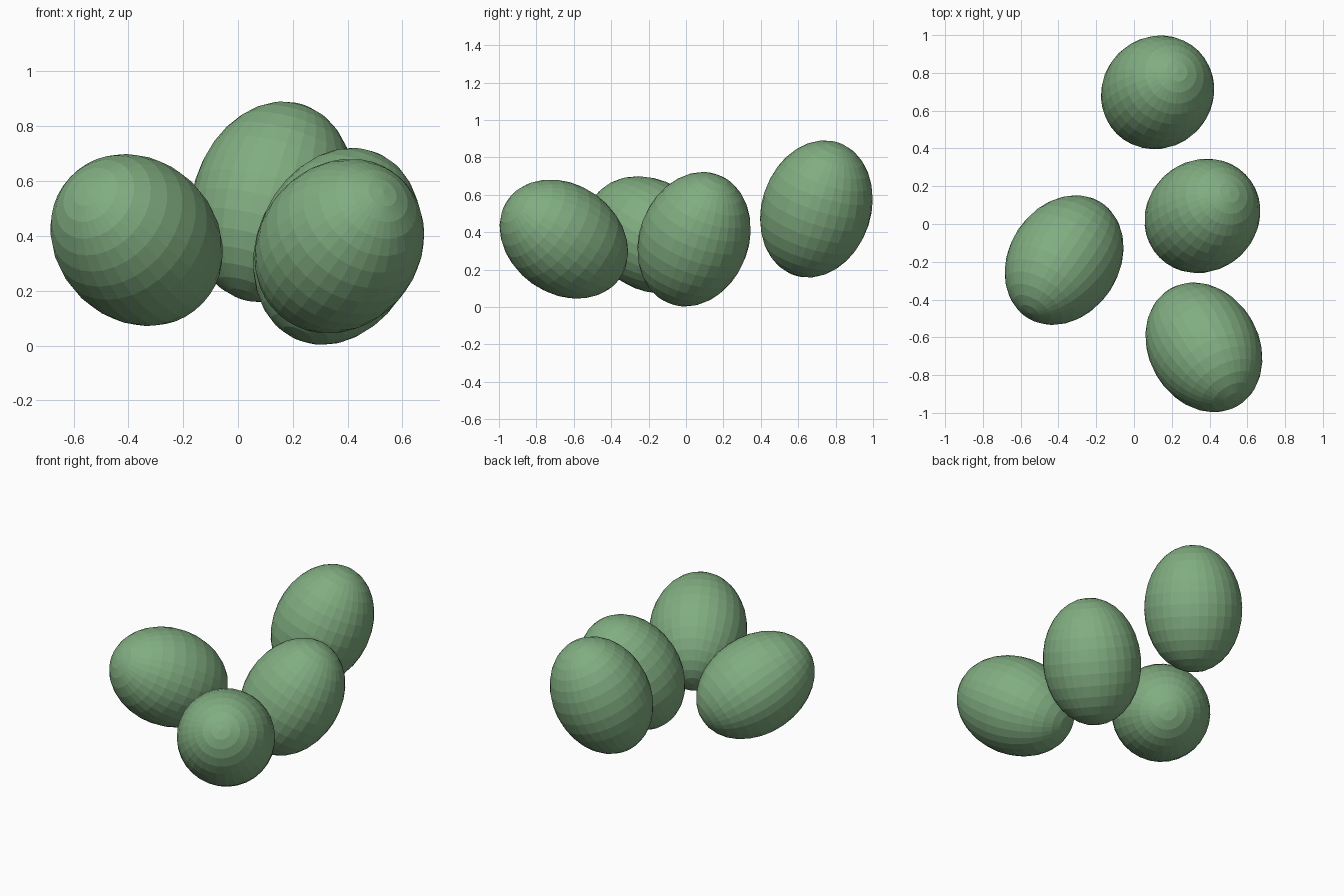
import bpy
from mathutils import Vector

if "Cube" in bpy.data.objects:
    bpy.data.objects.remove(bpy.data.objects["Cube"])

# One flat green for every egg
green = bpy.data.materials.new("soft_green")
green.diffuse_color = (0.22, 0.42, 0.22, 1.0)
green.use_nodes = True
green.node_tree.nodes["Principled BSDF"].inputs["Base Color"].default_value = green.diffuse_color

RADIUS, HALF_LENGTH = 0.2925, 0.38


def egg(name, centre, axis):
    """Stretched sphere with its long axis along the given direction."""
    bpy.ops.mesh.primitive_uv_sphere_add(segments=32, ring_count=16, radius=1)
    ob = bpy.context.object
    ob.name = name
    ob.scale = (RADIUS, RADIUS, HALF_LENGTH)
    ob.rotation_euler = Vector((0, 0, 1)).rotation_difference(
        Vector(axis).normalized()).to_euler()
    ob.location = centre
    ob.data.materials.append(green)
    bpy.ops.object.shade_flat()


# Cluster of four tilted eggs
egg("front_egg", (0.37, -0.653, 0.363), (0.42, -0.74, 0.52))
egg("left_egg", (-0.37, -0.191, 0.385), (-0.48, -0.74, 0.47))
egg("middle_egg", (0.362, 0.043, 0.362), (0.385, 0.33, 0.86))
egg("back_egg", (0.125, 0.697, 0.524), (0.28, 0.30, 0.91))
